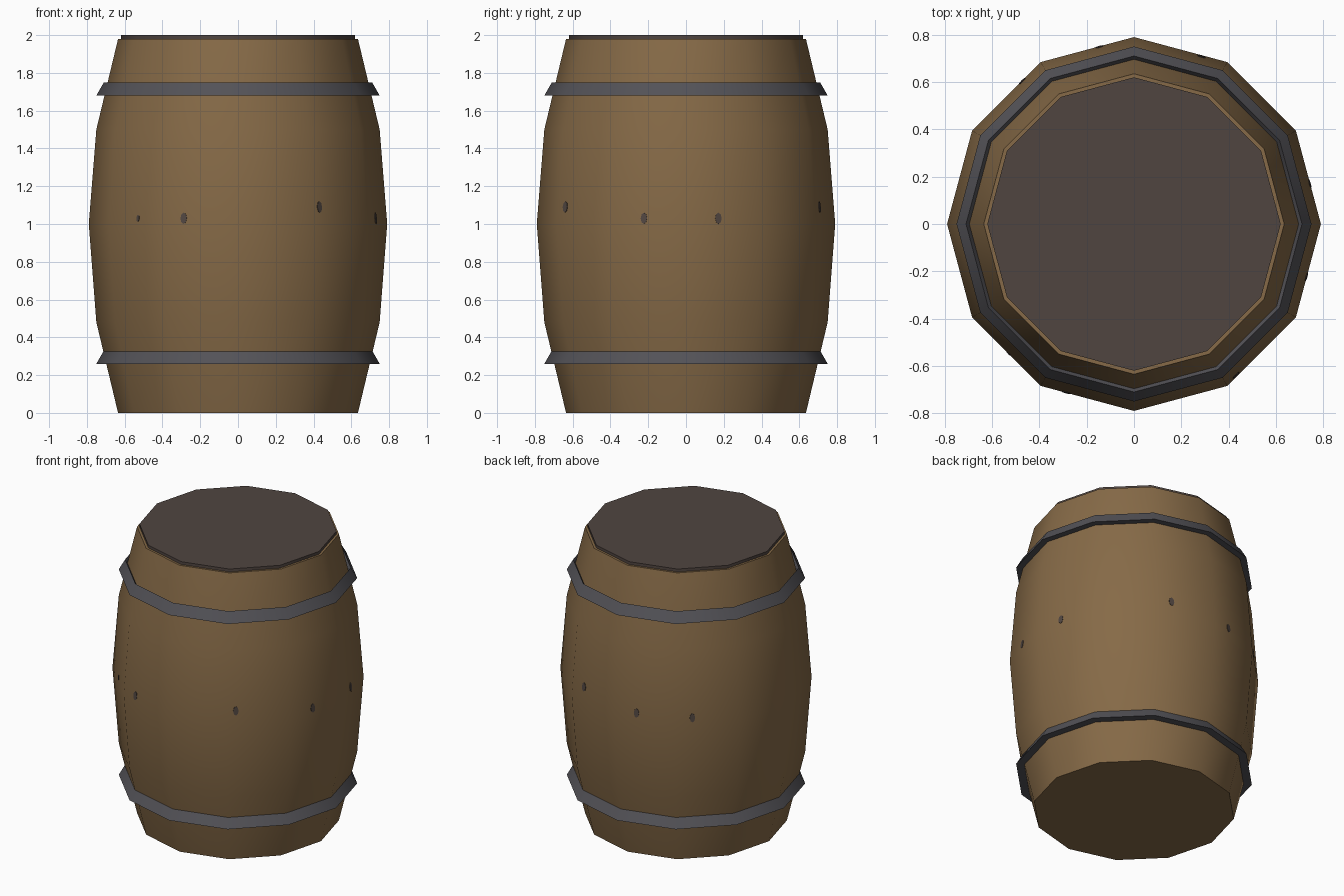
import bpy, bmesh
from math import radians, cos, sin, tan, floor, atan
from mathutils import Matrix

SIDES = 12

cube = bpy.data.objects.get("Cube")
if cube:
    bpy.data.objects.remove(cube, do_unlink=True)


def make_material(name, rgb):
    linear = [((c / 255 + 0.055) / 1.055) ** 2.4 for c in rgb]
    mat = bpy.data.materials.new(name)
    mat.use_nodes = True
    mat.diffuse_color = (*linear, 1)
    mat.node_tree.nodes["Principled BSDF"].inputs["Base Color"].default_value = (*linear, 1)
    return mat


def finish(bm, name, mat):
    bmesh.ops.recalc_face_normals(bm, faces=bm.faces)
    mesh = bpy.data.meshes.new(name)
    bm.to_mesh(mesh)
    bm.free()
    mesh.materials.append(mat)
    obj = bpy.data.objects.new(name, mesh)
    bpy.context.collection.objects.link(obj)
    bpy.ops.object.select_all(action="DESELECT")
    obj.select_set(True)
    bpy.context.view_layer.objects.active = obj
    bpy.ops.object.shade_smooth_by_angle(angle=radians(40))
    return obj


def lathe(name, profile, mat, ring=False):
    """Spin (radius, z) points; a ring joins its ends, otherwise both ends are capped."""
    bm = bmesh.new()
    loops = [[bm.verts.new((r * cos(radians(360 * i / SIDES)), r * sin(radians(360 * i / SIDES)), z))
              for i in range(SIDES)] for r, z in profile]
    pairs = list(zip(loops, loops[1:]))
    if ring:
        pairs.append((loops[-1], loops[0]))
    else:
        bm.faces.new(loops[0])
        bm.faces.new(loops[-1])
    for low, high in pairs:
        for i in range(SIDES):
            j = (i + 1) % SIDES
            bm.faces.new((low[i], low[j], high[j], high[i]))
    return finish(bm, name, mat)


wood = make_material("brown wood", (134, 106, 71))
dark_wood = make_material("dark wood", (80, 69, 64))
iron = make_material("grey iron", (83, 82, 87))

# Bulging body and its lid
lathe("barrel_body", [(0.635, 0), (0.75, 0.48), (0.79, 1.0), (0.75, 1.5), (0.635, 1.98)], wood)
lathe("barrel_lid", [(0.62, 1.97), (0.62, 2.0)], dark_wood)

# Triangular-section hoops
for name, z in (("lower_hoop", 0.26), ("upper_hoop", 1.68)):
    lathe(name, [(0.67, z), (0.75, z), (0.71, z + 0.07)], iron, ring=True)

# Thin wood knots lying on the flat staves: (angle, height, scale)
knots = [(-134, 1.03, 0.6), (-112, 1.03, 1), (-56, 1.09, 1), (-17, 1.03, 1),
         (13, 1.03, 1), (68, 1.09, 1), (101, 1.04, 1), (128, 1.04, 1)]
step = 360 / SIDES
tilt = atan(0.04 * cos(radians(step / 2)) / 0.5)
for angle, z, scale in knots:
    facing = step * (floor(angle / step) + 0.5)
    depth = (0.79 - 0.08 * (z - 1)) * cos(radians(step / 2))
    side = depth * tan(radians(angle - facing))
    bm = bmesh.new()
    bmesh.ops.create_cone(bm, cap_ends=True, segments=8, radius1=0.5, radius2=0.5, depth=1)
    place = (Matrix.Rotation(radians(facing), 4, "Z")
             @ Matrix.Translation((depth, side, z))
             @ Matrix.Rotation(radians(90) - tilt, 4, "Y")
             @ Matrix.Diagonal((0.06 * scale, 0.035 * scale, 0.006, 1)))
    bmesh.ops.transform(bm, matrix=place, verts=bm.verts)
    finish(bm, "wood_knot", dark_wood)
